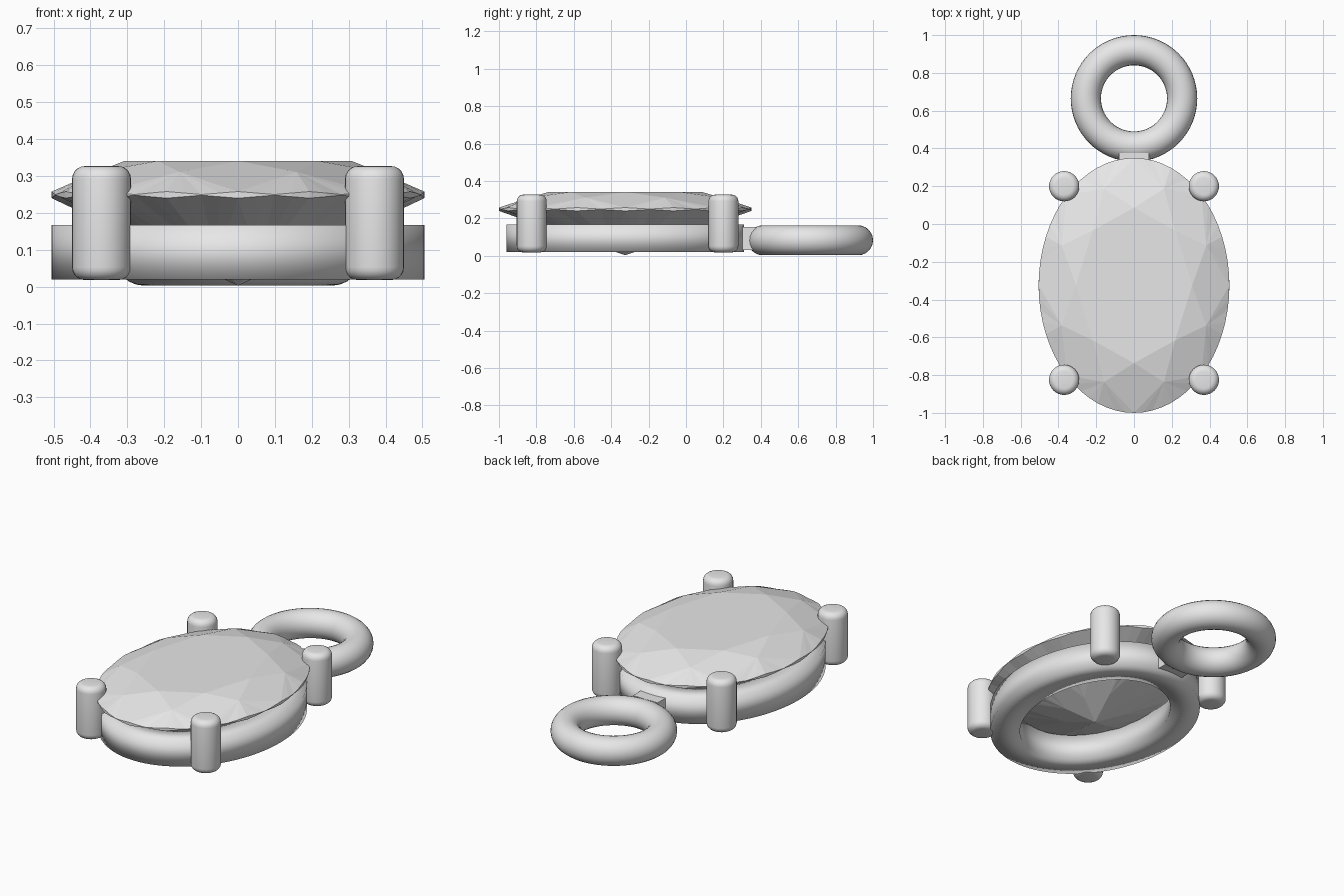
import bpy, bmesh, math
from math import pi, cos, sin

if "Cube" in bpy.data.objects:
    bpy.data.objects.remove(bpy.data.objects["Cube"])

CY = -0.325           # centre of the oval stone and its setting
A, B = 0.505, 0.675   # stone half width and half length

grey = bpy.data.materials.new("light grey")
grey.diffuse_color = (0.8, 0.8, 0.8, 1)
grey.use_nodes = True
grey.node_tree.nodes["Principled BSDF"].inputs["Base Color"].default_value = grey.diffuse_color


def make(name, bm, smooth=None):
    bmesh.ops.recalc_face_normals(bm, faces=bm.faces)
    me = bpy.data.meshes.new(name)
    bm.to_mesh(me)
    bm.free()
    ob = bpy.data.objects.new(name, me)
    bpy.context.collection.objects.link(ob)
    me.materials.append(grey)
    if smooth is not None:
        bpy.context.view_layer.objects.active = ob
        ob.select_set(True)
        if smooth >= pi:
            bpy.ops.object.shade_smooth()
        else:
            bpy.ops.object.shade_smooth_by_angle(angle=smooth)
        ob.select_set(False)
    return ob


# Oval brilliant-cut stone: table, star, kite and girdle facets, pointed pavilion
bm = bmesh.new()
N = 64                # girdle divisions, 8 per main facet


def gem_v(r, deg, z):
    t = math.radians(deg)
    return bm.verts.new((A * r * cos(t), CY + B * r * sin(t), z))


table = [gem_v(0.61, 45 * k, 0.341) for k in range(8)]
star = [gem_v(0.82, 45 * k + 22.5, 0.311) for k in range(8)]
low = [gem_v(0.30, 45 * k + 22.5, 0.067) for k in range(8)]
wave = [0.004 * cos(2 * pi * i / 4) for i in range(N)]
top = [gem_v(1, 360 * i / N, 0.254 + wave[i]) for i in range(N)]
bot = [gem_v(1, 360 * i / N, 0.244 - wave[i]) for i in range(N)]
culet = gem_v(0, 0, 0.003)
bm.faces.new(table)
for k in range(8):
    j, g = (k + 1) % 8, 8 * k
    bm.faces.new((table[k], star[k], table[j]))
    bm.faces.new((table[k], star[k - 1], top[g], star[k]))
    bm.faces.new((culet, low[k - 1], bot[g], low[k]))
    for i in range(g, g + 8):
        n = (i + 1) % N
        bm.faces.new((star[k], top[i], top[n]))
        bm.faces.new((low[k], bot[n], bot[i]))
        bm.faces.new((top[i], bot[i], bot[n], top[n]))
make("gemstone", bm)

# Oval setting band with a rectangular section and soft shading
bm = bmesh.new()
section = [(0.505, 0.635, 0.02), (0.505, 0.635, 0.167),
           (0.345, 0.475, 0.167), (0.345, 0.475, 0.02)]
M = 96
rings = [[bm.verts.new((a * cos(2 * pi * i / M), CY + b * sin(2 * pi * i / M), z))
          for a, b, z in section] for i in range(M)]
for i in range(M):
    p, q = rings[i], rings[(i + 1) % M]
    for s in range(4):
        bm.faces.new((p[s], q[s], q[(s + 1) % 4], p[(s + 1) % 4]))
make("setting_band", bm, pi)


# Four round prongs with rounded ends, lathed from a profile
def prong(name, x, y, r=0.08, z0=0.018, z1=0.327, c=0.035, seg=32):
    bm = bmesh.new()
    arc = [pi / 2 * k / 5 for k in range(6)]
    prof = [(r - c + c * sin(t), z0 + c - c * cos(t)) for t in arc]
    prof += [(r - c + c * cos(t), z1 - c + c * sin(t)) for t in arc]
    loops = [[bm.verts.new((x + pr * cos(2 * pi * i / seg), y + pr * sin(2 * pi * i / seg), z))
              for i in range(seg)] for pr, z in prof]
    for lo, hi in zip(loops, loops[1:]):
        for i in range(seg):
            n = (i + 1) % seg
            bm.faces.new((lo[i], lo[n], hi[n], hi[i]))
    bm.faces.new(loops[0])
    bm.faces.new(loops[-1])
    make(name, bm, math.radians(40))


for side, x in (("left", -0.37), ("right", 0.37)):
    for end, y in (("front", -0.825), ("back", 0.20)):
        prong(f"prong_{end}_{side}", x, y)

# Hanging loop
bpy.ops.mesh.primitive_torus_add(major_radius=0.255, minor_radius=0.08,
                                 major_segments=64, minor_segments=24,
                                 location=(0, 0.665, 0.083))
loop = bpy.context.object
loop.name = "hanging_loop"
loop.data.materials.append(grey)
bpy.ops.object.shade_smooth()
loop.select_set(False)

# Small block joining the loop to the band
bm = bmesh.new()
bmesh.ops.create_cube(bm, size=1)
bmesh.ops.scale(bm, vec=(0.16, 0.15, 0.125), verts=bm.verts)
bmesh.ops.translate(bm, vec=(0, 0.30, 0.0925), verts=bm.verts)
make("loop_connector", bm)
